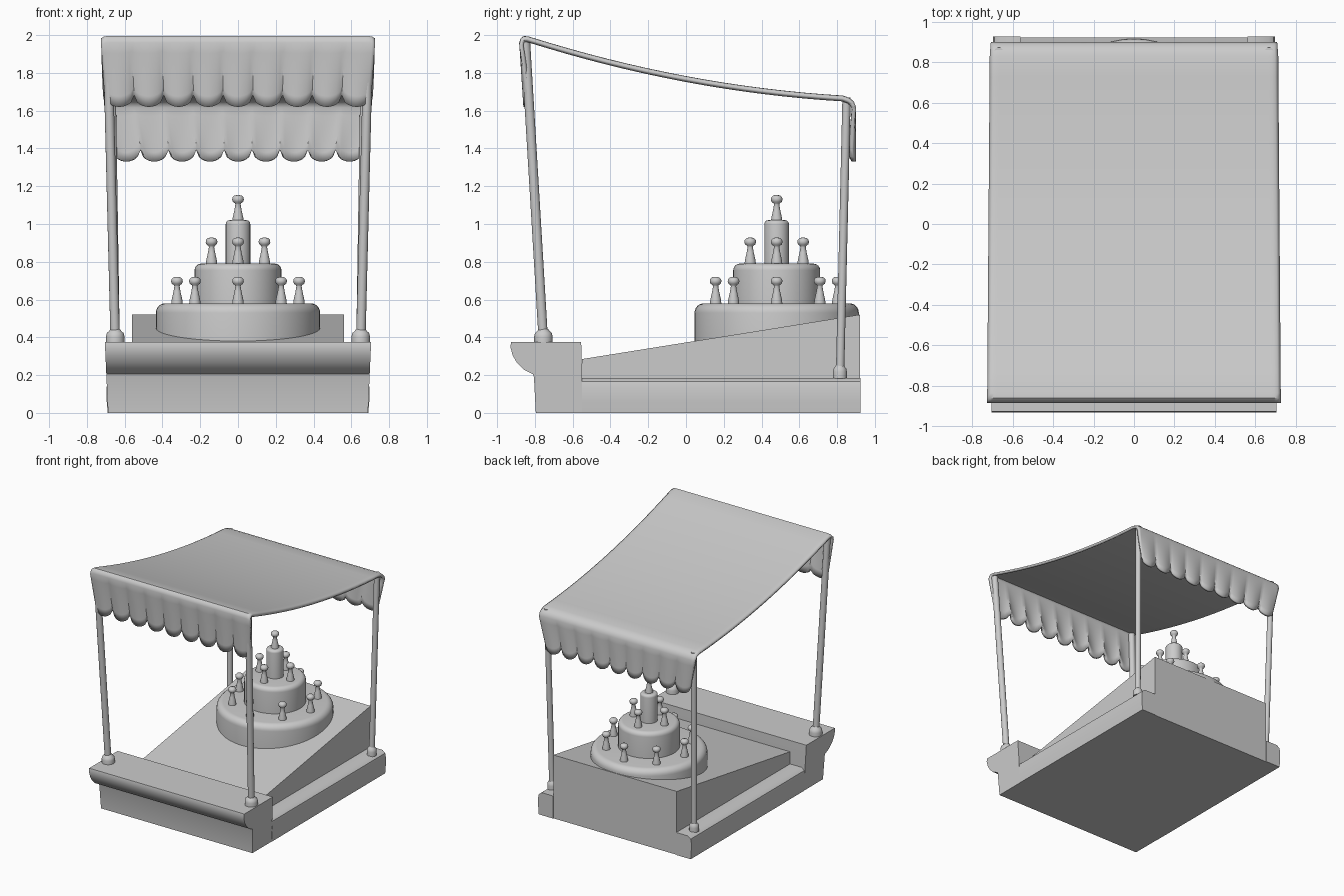
import bpy, bmesh, math
from mathutils import Vector

if "Cube" in bpy.data.objects:
    bpy.data.objects.remove(bpy.data.objects["Cube"])


def finish(name, bm, angle=40):
    bmesh.ops.recalc_face_normals(bm, faces=bm.faces)
    me = bpy.data.meshes.new(name)
    bm.to_mesh(me)
    bm.free()
    ob = bpy.data.objects.new(name, me)
    bpy.context.collection.objects.link(ob)
    bpy.ops.object.select_all(action='DESELECT')
    ob.select_set(True)
    bpy.context.view_layer.objects.active = ob
    bpy.ops.object.shade_smooth_by_angle(angle=math.radians(angle))
    return ob


def prism(name, rings):
    """Closed solid between two matching outlines."""
    bm = bmesh.new()
    a, b = [[bm.verts.new(p) for p in r] for r in rings]
    n = len(a)
    for i in range(n):
        bm.faces.new((a[i], a[(i + 1) % n], b[(i + 1) % n], b[i]))
    bm.faces.new(a[::-1])
    bm.faces.new(b)
    return finish(name, bm)


def lathe(name, profile, loc, segs=48):
    """Turn (radius, height) points round a vertical axis."""
    bm = bmesh.new()
    rings = []
    for r, z in profile:
        rings.append([bm.verts.new((r * math.cos(2 * math.pi * i / segs),
                                    r * math.sin(2 * math.pi * i / segs), z)) for i in range(segs)])
    for p, q in zip(rings, rings[1:]):
        for i in range(segs):
            j = (i + 1) % segs
            bm.faces.new((p[i], p[j], q[j], q[i]))
    bm.faces.new(rings[0][::-1])
    bm.faces.new(rings[-1])
    ob = finish(name, bm)
    ob.location = loc
    return ob


def tier(name, r, h, b, loc):
    arc = [(r - b + b * math.cos(t * math.pi / 12), h - b + b * math.sin(t * math.pi / 12)) for t in range(7)]
    return lathe(name, [(r, 0)] + arc, loc)


def rod(name, p, q, r):
    p, q = Vector(p), Vector(q)
    bm = bmesh.new()
    bmesh.ops.create_cone(bm, cap_ends=True, segments=20, radius1=r, radius2=r, depth=(q - p).length)
    ob = finish(name, bm)
    ob.location = (p + q) / 2
    ob.rotation_mode = 'QUATERNION'
    ob.rotation_quaternion = (q - p).to_track_quat('Z', 'Y')
    return ob


# Front bumper with skirt below
bump = [(-0.555, 0.375), (-0.925, 0.375), (-0.93, 0.35), (-0.918, 0.305), (-0.895, 0.265), (-0.86, 0.23),
        (-0.81, 0.205), (-0.805, 0.19), (-0.795, 0.0), (-0.55, 0.0), (-0.55, 0.19)]
prism("front_bumper", [[(s * (0.688 + 0.045 * z), y, z) for y, z in bump] for s in (-1, 1)])

# Side rails
rail = [(0.56, 0.0), (0.69, 0.0), (0.695, 0.06), (0.697, 0.13), (0.69, 0.165), (0.665, 0.185), (0.56, 0.185)]
for s, side in ((-1, "left"), (1, "right")):
    prism("side_rail_" + side, [[(s * x, y, z) for x, z in rail] for y in (-0.55, 0.925)])

# Sloping deck
deck = [(-0.55, 0.0), (0.92, 0.0), (0.92, 0.52), (-0.55, 0.285)]
prism("sloping_deck", [[(x, y, z) for y, z in deck] for x in (-0.56, 0.56)])

# Three-tier centrepiece
CY = 0.48
tier("lower_tier", 0.435, 0.21, 0.05, (0, CY, 0.37))
tier("middle_tier", 0.23, 0.21, 0.035, (0, CY, 0.58))
tier("upper_tier", 0.065, 0.23, 0.02, (0, CY, 0.79))

# Skittle-shaped pegs on each tier
peg = [(0.03, 0), (0.028, 0.02), (0.019, 0.06), (0.014, 0.09), (0.016, 0.096), (0.027, 0.104),
       (0.031, 0.116), (0.029, 0.128), (0.02, 0.137), (0.008, 0.14)]
for count, rad, z in ((8, 0.323, 0.58), (4, 0.14, 0.788), (1, 0, 1.013)):
    for i in range(count):
        a = 2 * math.pi * i / count
        lathe("peg", peg, (rad * math.cos(a), CY + rad * math.sin(a), z), 20)

# Canopy posts with round feet
for s, side in ((-1, "left"), (1, "right")):
    rod("front_post_" + side, (s * 0.65, -0.755, 0.38), (s * 0.69, -0.85, 1.965), 0.025)
    rod("back_post_" + side, (s * 0.645, 0.815, 0.19), (s * 0.668, 0.85, 1.67), 0.022)
    for end, x, y, z, r in (("front", 0.65, -0.755, 0.37, 0.049), ("back", 0.645, 0.815, 0.182, 0.037)):
        foot = [(r, 0), (r, 0.035), (r * 0.9, 0.053), (r * 0.65, 0.064), (r * 0.5, 0.075)]
        lathe(end + "_foot_" + side, foot, (s * x, y, z), 24)

# Canopy: sagging cloth with a scalloped valance at both ends
# Path rows: y, z, half width, valance amount (0 on the roof, 1 at the hem)
rows = []
for i in range(7):
    t = 1 - i / 6
    rows.append((-0.883 + 0.022 * t, 1.96 - 0.30 * t, 0.725 - 0.018 * t, t))
rows += [(-0.876, 1.982, 0.725, 0), (-0.860, 1.995, 0.725, 0), (-0.835, 1.993, 0.725, 0)]
for i in range(1, 17):
    y = -0.835 + 1.665 * i / 16
    rows.append((y, 1.783 - 0.188 * y + 0.077 * y * y, 0.725 - 0.0075 * (y + 0.835), 0))
rows += [(0.865, 1.668, 0.71, 0), (0.888, 1.65, 0.71, 0)]
for i in range(7):
    t = i / 6
    rows.append((0.9, 1.62 - 0.25 * t, 0.705 - 0.04 * t, t))

LOBES, SUB = 9, 10
bm = bmesh.new()
grid = []
for y, z, w, t in rows:
    line = []
    d = -1 if y < 0 else 1
    for i in range(LOBES * SUB + 1):
        u = i / (LOBES * SUB)
        lobe = abs(math.sin(math.pi * u * LOBES))
        round_ = math.sqrt(max(0, 1 - (2 * ((u * LOBES) % 1) - 1) ** 2))
        edge = max(0, abs(2 * u - 1) - 0.96) / 0.04
        line.append(bm.verts.new((w * (2 * u - 1),
                                  y - d * 0.02 * t * (1 - lobe),
                                  z + t * (0.022 - 0.062 * round_) - 0.012 * edge ** 2 * (1 - t))))
    grid.append(line)
for p, q in zip(grid, grid[1:]):
    for i in range(len(p) - 1):
        bm.faces.new((p[i], p[i + 1], q[i + 1], q[i]))
canopy = finish("canopy", bm)
if canopy.data.polygons[len(canopy.data.polygons) // 2].normal.z < 0:
    canopy.data.flip_normals()
mod = canopy.modifiers.new("cloth_thickness", 'SOLIDIFY')
mod.thickness = 0.022
mod.offset = -1
